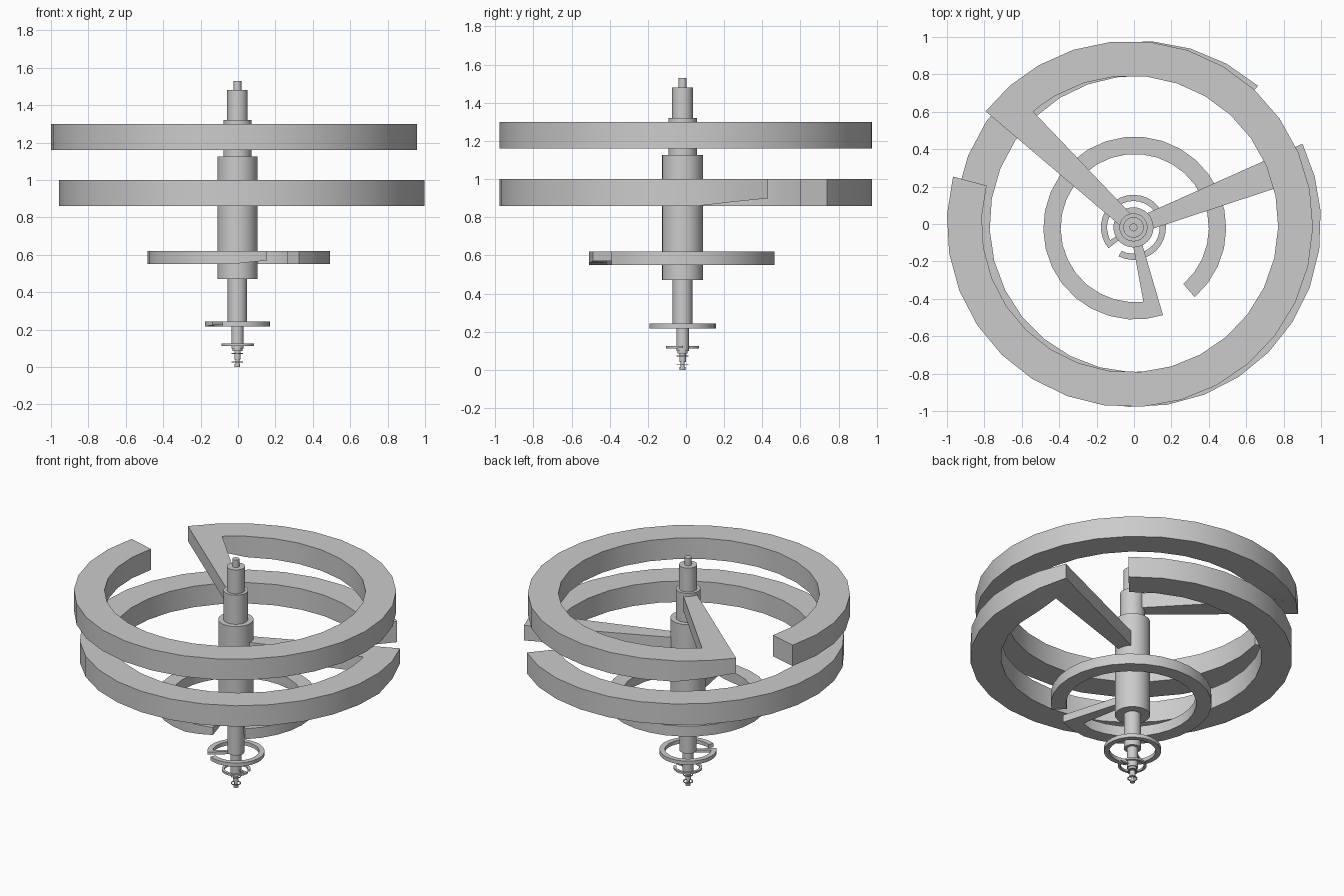
import bpy, bmesh, math

if "Cube" in bpy.data.objects:
    bpy.data.objects.remove(bpy.data.objects["Cube"])

HUB = (-0.003, -0.018)


def smooth(ob):
    bpy.context.view_layer.objects.active = ob
    ob.select_set(True)
    bpy.ops.object.shade_smooth_by_angle(angle=math.radians(30))
    ob.select_set(False)


def finish(bm, name):
    bmesh.ops.recalc_face_normals(bm, faces=bm.faces)
    me = bpy.data.meshes.new(name)
    bm.to_mesh(me)
    bm.free()
    ob = bpy.data.objects.new(name, me)
    bpy.context.collection.objects.link(ob)
    smooth(ob)


def shaft(name, r, z0, z1):
    bpy.ops.mesh.primitive_cylinder_add(vertices=32, radius=r, depth=z1 - z0,
                                        location=(*HUB, (z0 + z1) / 2))
    ob = bpy.context.object
    ob.name = name
    ob.select_set(False)
    smooth(ob)


def open_ring(name, cx, cy, r, top, start):
    """C-shaped ring running clockwise from a spoke; start is in degrees."""
    inner, thick = 0.81 * r, 0.143 * r
    bm = bmesh.new()

    def polar(rad, deg, z):
        a = math.radians(deg)
        return bm.verts.new((cx + rad * math.cos(a), cy + rad * math.sin(a), z))

    # Cross-section stations: outer angle, inner angle, thickness factor
    stations = [(0, 11.3, 0.72), (11, 15, 0.85), (22, 22, 1)]
    n = 26
    stations += [(22 + 315.0 * i / n,) * 2 + (1,) for i in range(1, n + 1)]
    loops = []
    for ao, ai, k in stations:
        low = top - thick * k
        loops.append([polar(r, start - ao, top), polar(inner, start - ai, top),
                      polar(inner, start - ai, low), polar(r, start - ao, low)])
    # Spoke root at the shaft
    mid = math.radians(start - 5.6)
    w, low = 0.04 * r, top - thick * 0.72
    px, py = -math.sin(mid) * w, math.cos(mid) * w
    root = [bm.verts.new((HUB[0] + s * px, HUB[1] + s * py, z))
            for s, z in ((1, top), (-1, top), (-1, low), (1, low))]
    loops.insert(0, root)
    for a, b in zip(loops, loops[1:]):
        for i in range(4):
            j = (i + 1) % 4
            bm.faces.new((a[i], a[j], b[j], b[i]))
    bm.faces.new(loops[0])
    bm.faces.new(loops[-1])
    finish(bm, name)


# Stepped central shaft
steps = [(0.015, 0.0, 0.015), (0.010, 0.01, 0.085), (0.017, 0.04, 0.085),
         (0.026, 0.085, 0.105), (0.033, 0.10, 0.235), (0.052, 0.235, 0.47),
         (0.107, 0.47, 1.125), (0.075, 1.125, 1.32),
         (0.055, 1.32, 1.48), (0.021, 1.48, 1.53)]
for i, (r, z0, z1) in enumerate(steps):
    shaft(f"shaft_step_{i + 1}", r, z0, z1)

# Open rings with spokes, largest at the top
rings = [(-0.022, 0.000, 0.979, 1.30, 142),
         (0.021, 0.000, 0.979, 1.00, 26),
         (0.004, -0.022, 0.489, 0.62, -72),
         (-0.003, -0.018, 0.174, 0.242, 220),
         (-0.001, -0.018, 0.087, 0.125, 0),
         (-0.003, -0.018, 0.031, 0.075, 250),
         (-0.003, -0.018, 0.031, 0.029, 130)]
for i, args in enumerate(rings):
    open_ring(f"spoked_ring_{i + 1}", *args)
